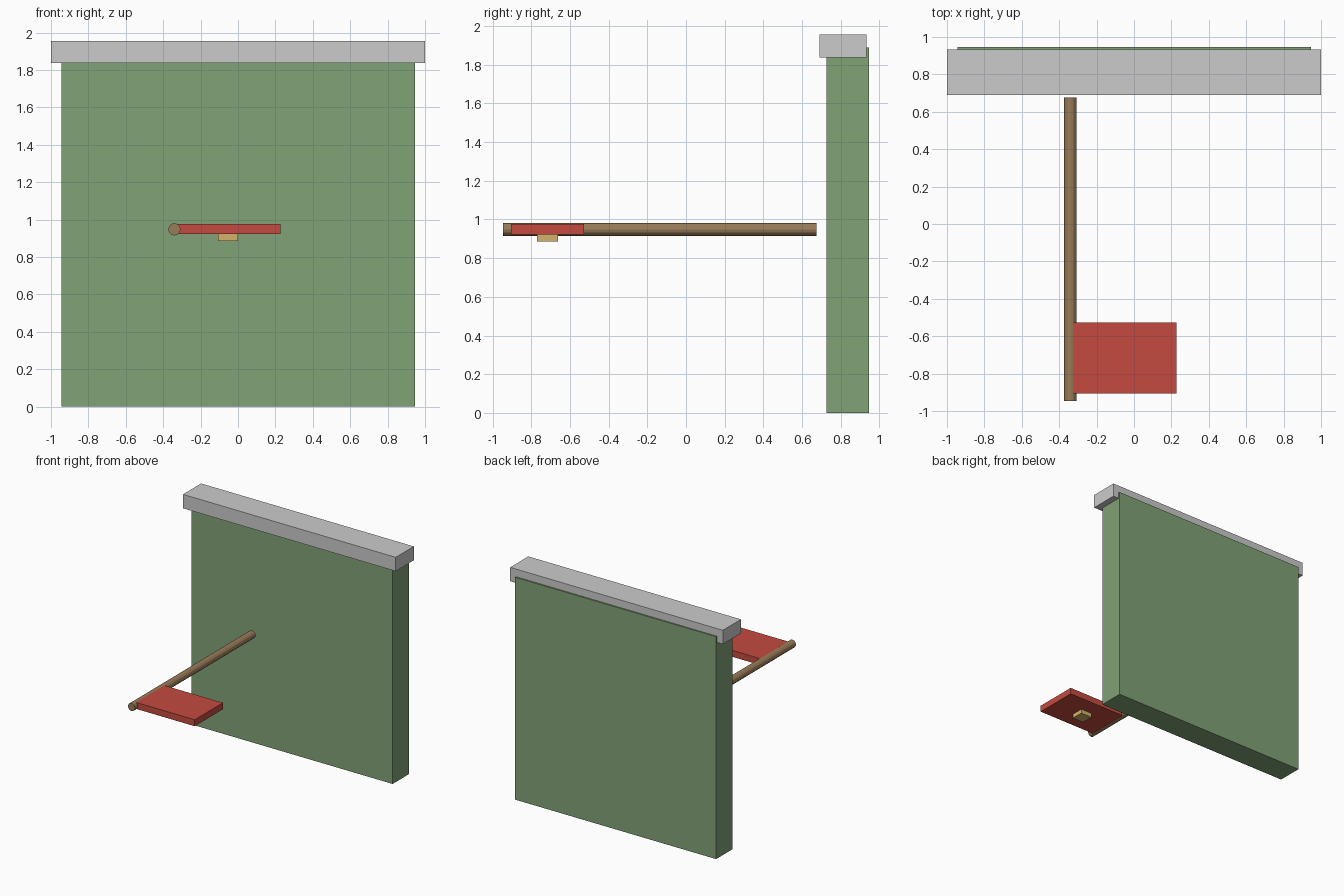
import bpy
from math import pi

if "Cube" in bpy.data.objects:
    bpy.data.objects.remove(bpy.data.objects["Cube"])


def material(name, color):
    m = bpy.data.materials.new(name)
    m.diffuse_color = (*color, 1)
    m.use_nodes = True
    m.node_tree.nodes["Principled BSDF"].inputs["Base Color"].default_value = m.diffuse_color
    return m


def box(name, lo, hi, mat=None):
    center = [(a + b) / 2 for a, b in zip(lo, hi)]
    bpy.ops.mesh.primitive_cube_add(size=1, location=center)
    ob = bpy.context.object
    ob.name = name
    ob.scale = [b - a for a, b in zip(lo, hi)]
    bpy.ops.object.transform_apply(location=False, rotation=False, scale=True)
    if mat:
        ob.data.materials.append(mat)
    return ob


green = material("green_wall", (0.22, 0.36, 0.18))
red = material("red_flag", (0.55, 0.07, 0.05))
wood = material("wood", (0.32, 0.20, 0.10))
tan = material("tan_emblem", (0.65, 0.45, 0.14))

# Wall slab with its coping along the top
box("wall", (-0.945, 0.727, 0), (0.945, 0.945, 1.89), green)
box("wall_cap", (-1, 0.69, 1.837), (1, 0.933, 1.955))

# Horizontal pole, faceted
bpy.ops.mesh.primitive_cylinder_add(vertices=12, radius=0.033, depth=1.62,
                                    location=(-0.34, -0.135, 0.948),
                                    rotation=(pi / 2, 0, 0))
pole = bpy.context.object
pole.name = "pole"
pole.data.materials.append(wood)

# Flag panel on the pole and the small block under it
box("flag", (-0.325, -0.905, 0.922), (0.227, -0.527, 0.977), red)
box("flag_block", (-0.107, -0.77, 0.886), (0.0, -0.663, 0.93), tan)
